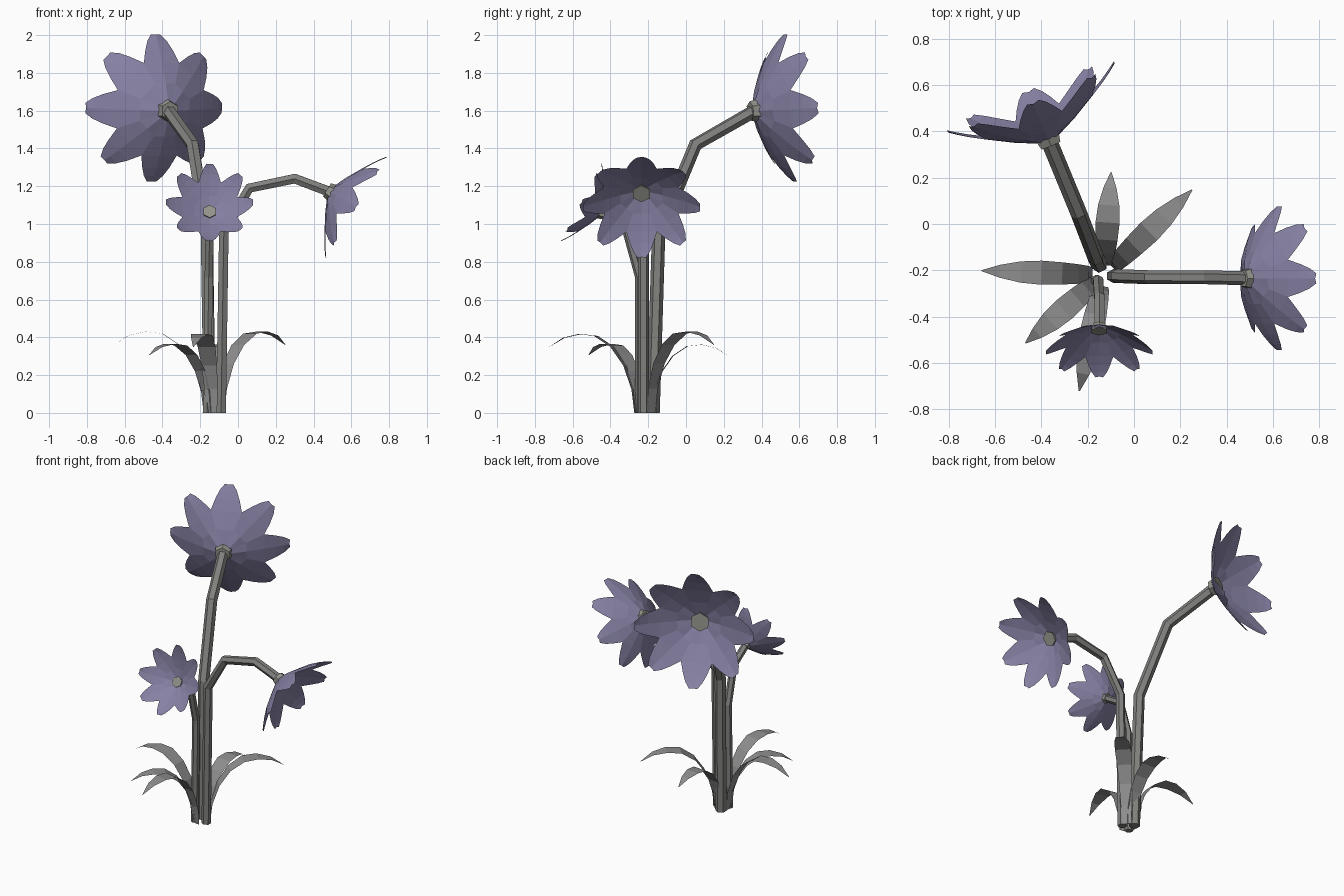
import bpy
import bmesh
import math
from mathutils import Vector, Matrix

cube = bpy.data.objects.get("Cube")
if cube:
    bpy.data.objects.remove(cube, do_unlink=True)


def make_material(name, color):
    mat = bpy.data.materials.new(name)
    mat.use_nodes = True
    mat.diffuse_color = (*color, 1)
    mat.node_tree.nodes["Principled BSDF"].inputs["Base Color"].default_value = (*color, 1)
    return mat


PETAL = make_material("petal_violet", (0.24, 0.22, 0.37))
STEM = make_material("stem_grey", (0.22, 0.22, 0.21))
LEAF = make_material("leaf_grey", (0.27, 0.27, 0.27))
HUB = make_material("hub_grey", (0.29, 0.29, 0.26))


def mesh_object(name, bm, mat, matrix=None):
    mesh = bpy.data.meshes.new(name)
    bm.to_mesh(mesh)
    bm.free()
    mesh.materials.append(mat)
    if matrix:
        mesh.transform(matrix)
    obj = bpy.data.objects.new(name, mesh)
    bpy.context.collection.objects.link(obj)
    return obj


def strip_faces(bm, rows):
    """Skin consecutive rows of points with quads."""
    rows = [[bm.verts.new(p) for p in row] for row in rows]
    for a, b in zip(rows, rows[1:]):
        for i in range(len(a) - 1):
            bm.faces.new((a[i], a[i + 1], b[i + 1], b[i]))


# Six-sided bent stems
def add_stem(name, points, radius):
    curve = bpy.data.curves.new(name, "CURVE")
    curve.dimensions = "3D"
    curve.bevel_depth = radius
    curve.bevel_resolution = 1
    curve.use_fill_caps = True
    spline = curve.splines.new("POLY")
    spline.points.add(len(points) - 1)
    for target, p in zip(spline.points, points):
        target.co = (*p, 1)
    spline.use_smooth = False
    curve.materials.append(STEM)
    obj = bpy.data.objects.new(name, curve)
    bpy.context.collection.objects.link(obj)
    bpy.ops.object.select_all(action="DESELECT")
    obj.select_set(True)
    bpy.context.view_layer.objects.active = obj
    bpy.ops.object.convert(target="MESH")


# Petal rows: distance out, half width, depth along the flower axis
PETAL_ROWS = [(0.12, 0.05, 0.0), (0.36, 0.149, 0.11), (0.63, 0.26, 0.26),
              (0.80, 0.20, 0.36), (0.92, 0.14, 0.44), (1.0, 0.07, 0.50)]


def add_flower(name, hub, axis, size):
    axis = Vector(axis).normalized()
    side = Vector((0, 0, 1)).cross(axis).normalized()
    up = axis.cross(side)
    frame = Matrix((side, up, axis)).transposed().to_4x4()
    frame = Matrix.Translation(hub) @ frame @ Matrix.Scale(size, 4)

    # Eight blunt petals forming an open cup
    bm = bmesh.new()
    for k in range(8):
        turn = Matrix.Rotation(k * math.pi / 4, 3, "Z")
        strip_faces(bm, [[turn @ Vector((r, w * s, d + (0.02 if s else 0)))
                          for s in (-1, 0, 1)] for r, w, d in PETAL_ROWS])
    bmesh.ops.remove_doubles(bm, verts=bm.verts, dist=0.004)
    mesh_object(name + "_petals", bm, PETAL, frame)

    # Hexagonal hub through the centre
    bm = bmesh.new()
    bmesh.ops.create_cone(bm, cap_ends=True, segments=6, radius1=0.13,
                          radius2=0.165, depth=0.14)
    mesh_object(name + "_hub", bm, HUB, frame)


add_stem("tall_stem", [(-.15, -.175, 0), (-.165, -.145, .95),
                       (-.24, .05, 1.42), (-.37, .365, 1.6)], .036)
add_flower("tall_flower", (-.37, .365, 1.6), (-.38, .92, .07), .39)

add_stem("side_stem", [(-.09, -.225, 0), (-.075, -.225, .96),
                       (.06, -.23, 1.19), (.30, -.23, 1.24), (.50, -.235, 1.165)], .03)
add_flower("side_flower", (.49, -.235, 1.17), (.856, 0, -.517), .31)

add_stem("front_stem", [(-.165, -.245, 0), (-.155, -.245, .72),
                        (-.15, -.315, .97), (-.15, -.45, 1.06)], .025)
add_flower("front_flower", (-.15, -.45, 1.06), (0, -.885, .465), .23)


# Arching leaves: distance out, height, half width
LEAF_ROWS = [(.05, 0, .03), (.065, .13, .036), (.11, .26, .042), (.18, .36, .048),
             (.27, .42, .052), (.36, .43, .046), (.45, .41, .028), (.53, .36, .002)]


def add_leaf(name, degrees, scale):
    bm = bmesh.new()
    strip_faces(bm, [[(r * scale, -w, z * scale), (r * scale, w, z * scale)]
                     for r, z, w in LEAF_ROWS])
    matrix = (Matrix.Translation((-.13, -.22, 0))
              @ Matrix.Rotation(math.radians(degrees), 4, "Z"))
    mesh_object(name, bm, LEAF, matrix)


for name, degrees, scale in [("right_leaf", 178, 1), ("front_right_leaf", 221, .85),
                             ("front_leaf", 258, .97), ("back_left_leaf", 44, 1),
                             ("back_leaf", 86, .84)]:
    add_leaf(name, degrees, scale)
